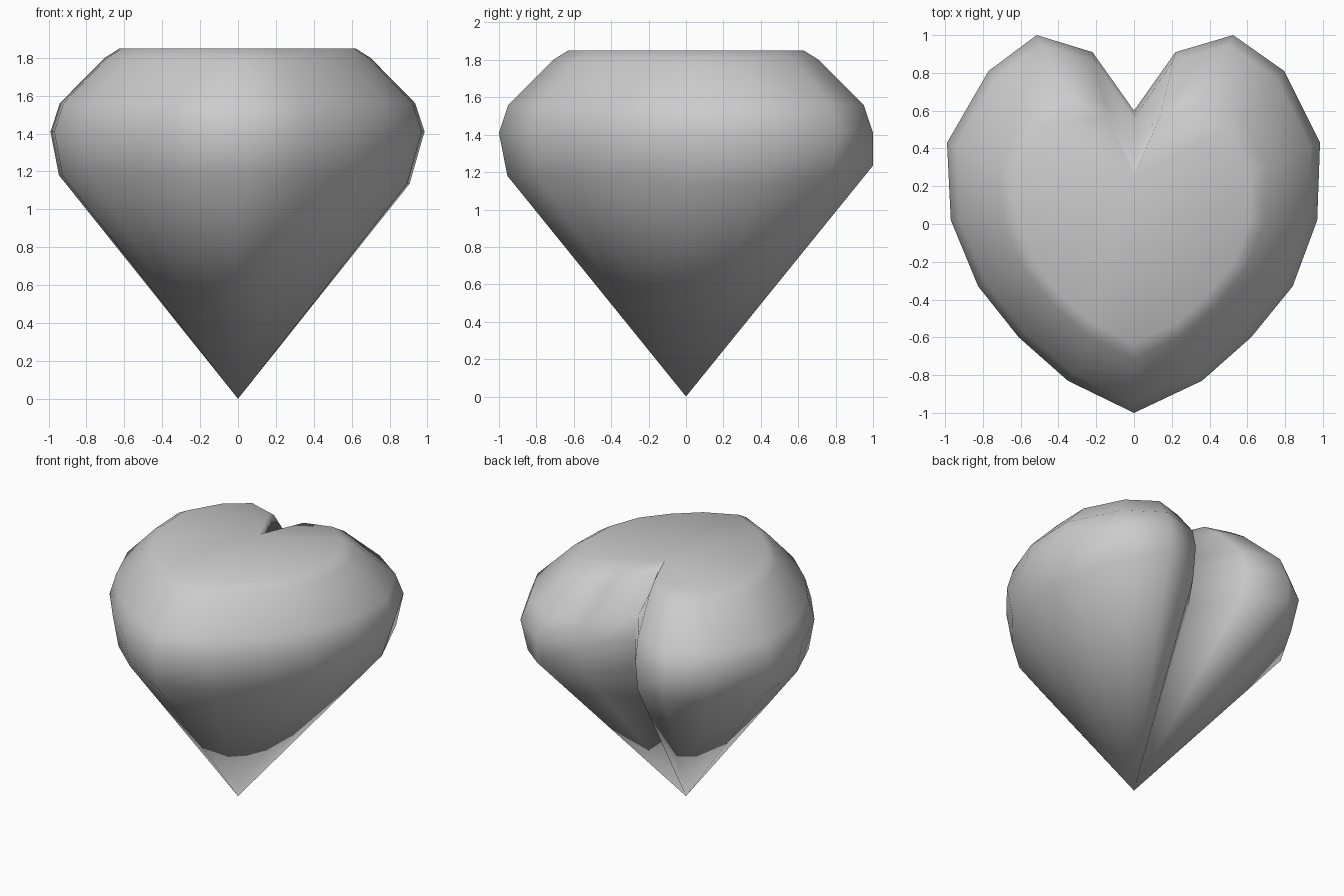
import bpy, bmesh

if "Cube" in bpy.data.objects:
    bpy.data.objects.remove(bpy.data.objects["Cube"])

# Heart outline at the girdle, starting at the front point, anticlockwise.
# Index 9 is the notch at the back.
outline = [(0, -1), (.36, -.83), (.62, -.60), (.84, -.33), (.97, .02), (.985, .43),
           (.795, .81), (.525, 1.0), (.22, .91), (0, .60), (-.22, .91), (-.515, 1.0),
           (-.77, .81), (-.99, .43), (-.97, .02), (-.825, -.33), (-.61, -.60), (-.35, -.83)]
NOTCH = 9
N = len(outline)

# Horizontal rings: (scale, height, notch y), from the lower girdle to the table
rings = [(.955, 1.18, .57), (1, 1.41, .60), (.95, 1.56, .56), (.71, 1.8, .33), (.63, 1.85, .25)]

bm = bmesh.new()
loops = []
for level, (s, z, notch_y) in enumerate(rings):
    loop = []
    for i, (x, y) in enumerate(outline):
        k, h = s, z
        if level == 0 and i in (7, 11):      # lobe tips drop straight before tapering
            k, h = 1.0, 1.235
        elif level == 0 and i in (4, 5):     # right shoulder is cut slightly lower
            k, h = .92, 1.135
        if i == NOTCH:
            loop.append(bm.verts.new((0, notch_y, h)))
        else:
            loop.append(bm.verts.new((x * k, y * k, h)))
    loops.append(loop)

# Girdle and crown walls
for a, b in zip(loops, loops[1:]):
    for i in range(N):
        j = (i + 1) % N
        bm.faces.new((a[i], a[j], b[j], b[i]))

# Pavilion facets meeting at the bottom point
tip = bm.verts.new((0, 0, 0))
for i in range(N):
    bm.faces.new((tip, loops[0][(i + 1) % N], loops[0][i]))

# Table, split down the middle from the notch to the front
top = loops[-1]
bm.faces.new(top[:NOTCH + 1])
bm.faces.new(top[NOTCH:] + top[:1])
bmesh.ops.triangulate(bm, faces=[f for f in bm.faces if len(f.verts) > 4])
bmesh.ops.recalc_face_normals(bm, faces=bm.faces)
for f in bm.faces:
    f.smooth = True

mesh = bpy.data.meshes.new("heart_gem")
bm.to_mesh(mesh)
bm.free()
bpy.context.collection.objects.link(bpy.data.objects.new("heart_gem", mesh))
